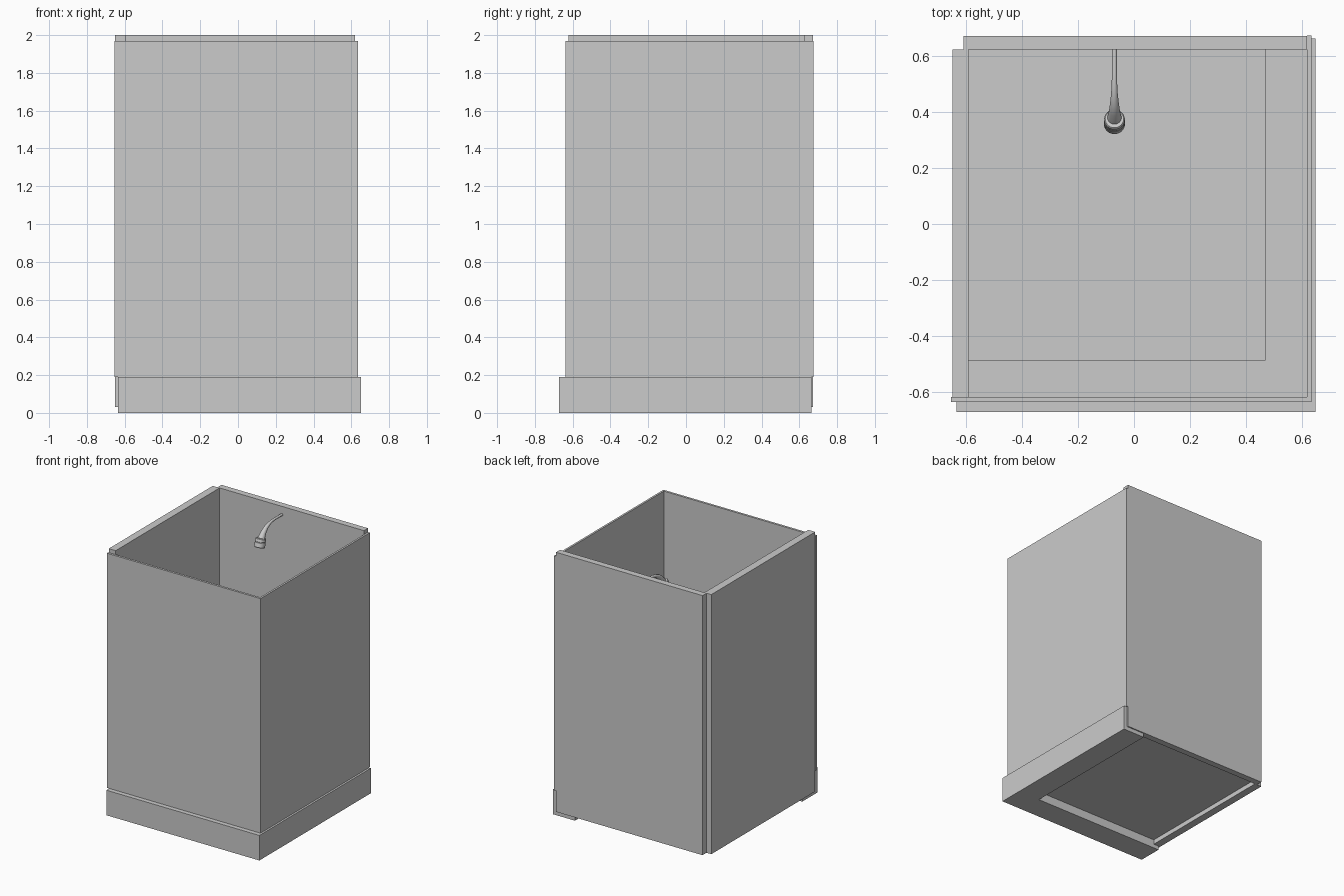
import bpy, bmesh
from math import sin, cos, tau
from mathutils import Vector

if "Cube" in bpy.data.objects:
    bpy.data.objects.remove(bpy.data.objects["Cube"])


def finish(name, bm):
    bmesh.ops.recalc_face_normals(bm, faces=bm.faces[:])
    me = bpy.data.meshes.new(name)
    bm.to_mesh(me)
    bm.free()
    ob = bpy.data.objects.new(name, me)
    bpy.context.collection.objects.link(ob)
    return ob


def prism(name, outline, z0, z1):
    bm = bmesh.new()
    face = bm.faces.new([bm.verts.new((x, y, z0)) for x, y in outline])
    ext = bmesh.ops.extrude_face_region(bm, geom=[face], use_keep_orig=True)
    top = [v for v in ext["geom"] if isinstance(v, bmesh.types.BMVert)]
    bmesh.ops.translate(bm, vec=(0, 0, z1 - z0), verts=top)
    return finish(name, bm)


def box(name, x0, x1, y0, y1, z0, z1):
    return prism(name, [(x0, y0), (x1, y0), (x1, y1), (x0, y1)], z0, z1)


def sweep(name, x, rings, sides=24):
    """Round tube through (y, z, radius, tangent y, tangent z) rings."""
    bm = bmesh.new()
    loops = []
    for y, z, r, ty, tz in rings:
        t = Vector((0, ty, tz)).normalized()
        u = Vector((1, 0, 0))
        v = t.cross(u)
        c = Vector((x, y, z))
        loops.append([bm.verts.new(c + r * (cos(tau * i / sides) * u + sin(tau * i / sides) * v))
                      for i in range(sides)])
    for a, b in zip(loops, loops[1:]):
        for i in range(sides):
            j = (i + 1) % sides
            bm.faces.new((a[i], a[j], b[j], b[i]))
    bm.faces.new(loops[0])
    bm.faces.new(loops[-1])
    ob = finish(name, bm)
    bpy.ops.object.select_all(action='DESELECT')
    ob.select_set(True)
    bpy.context.view_layer.objects.active = ob
    bpy.ops.object.shade_smooth_by_angle()
    return ob


# Tiled walls
box("back_wall", -0.61, 0.62, 0.625, 0.673, 0.03, 2.0)
box("left_wall", -0.65, -0.592, -0.621, 0.625, 0.03, 2.0)

# Glass panels standing on the kerb
box("front_glass", -0.655, 0.635, -0.637, -0.62, 0.19, 1.97)
box("right_glass", 0.62, 0.635, -0.62, 0.674, 0.19, 1.97)

# L-shaped kerb and sunken floor
prism("kerb", [(-0.635, -0.672), (0.65, -0.672), (0.65, 0.664),
               (0.468, 0.664), (0.468, -0.488), (-0.635, -0.488)], 0.0, 0.19)
box("shower_floor", -0.592, 0.468, -0.488, 0.625, 0.065, 0.085)

# Shower arm widening into its neck
sweep("shower_arm", -0.07, [
    (0.625, 1.937, 0.009, -1, 0),
    (0.54, 1.937, 0.009, -1, 0),
    (0.50, 1.934, 0.010, -1, -0.15),
    (0.465, 1.925, 0.012, -1, -0.4),
    (0.43, 1.908, 0.016, -1, -0.8),
    (0.402, 1.882, 0.020, -0.8, -1),
    (0.378, 1.848, 0.026, -0.35, -1)])

# Tilted shower head
axis = Vector((-0.3, -1)).normalized()
start = Vector((0.376, 1.855))
profile = [(0, 0.029), (0, 0.033), (0.005, 0.037), (0.024, 0.038), (0.026, 0.036),
           (0.029, 0.036), (0.031, 0.038), (0.062, 0.038), (0.066, 0.035)]
sweep("shower_head", -0.07,
      [(*(start + axis * d), r, *axis) for d, r in profile])
